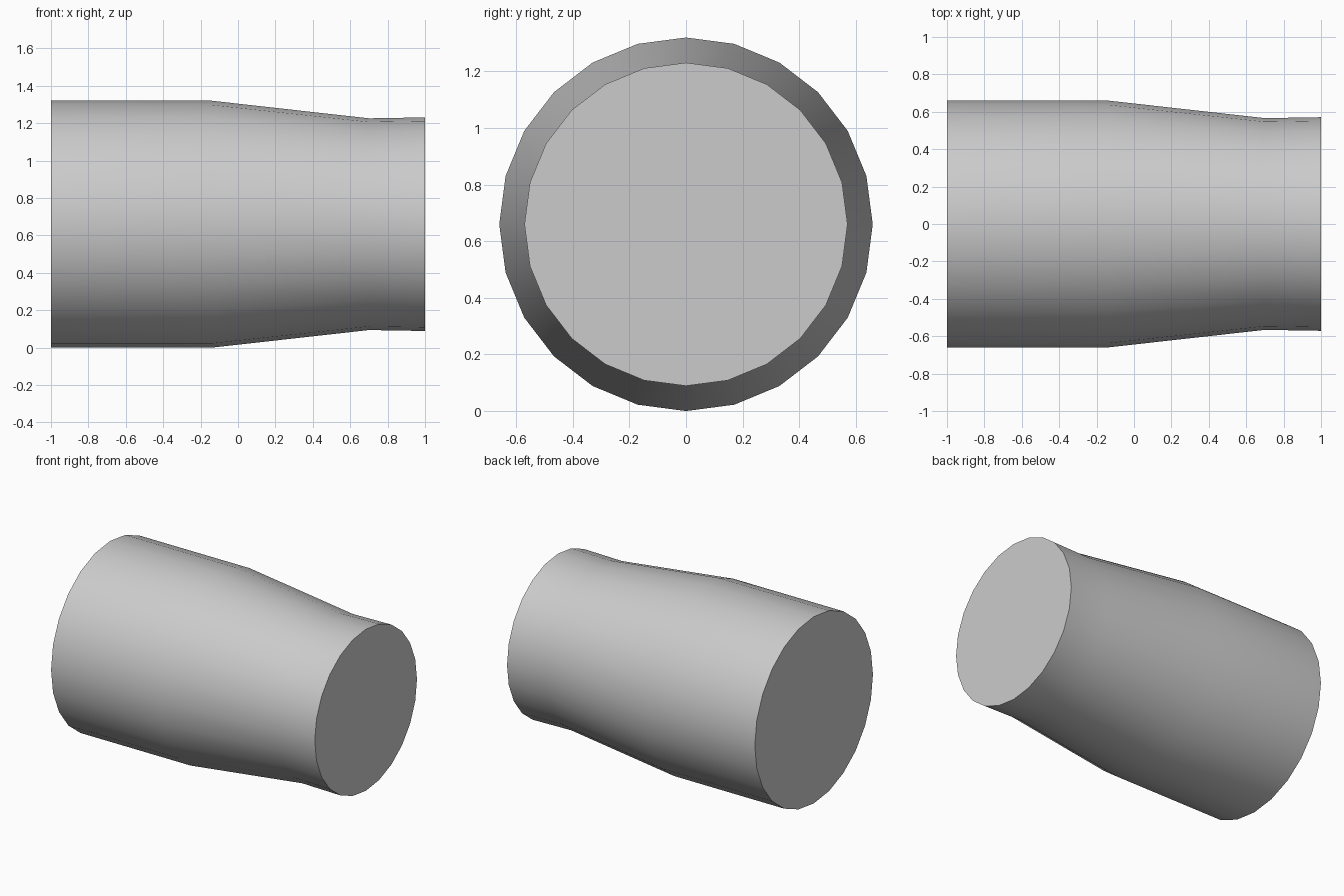
import bpy, bmesh, math

if "Cube" in bpy.data.objects:
    bpy.data.objects.remove(bpy.data.objects["Cube"])

SIDES = 24
CENTRE_Z = 0.66
# (x, radius) along the tube axis
PROFILE = [(-1.0, 0.66), (-0.14, 0.66), (0.70, 0.566), (1.0, 0.571)]

bm = bmesh.new()

# rings of the reducer body
rings = []
for x, r in PROFILE:
    ring = []
    for i in range(SIDES):
        a = 2 * math.pi * i / SIDES
        ring.append(bm.verts.new((x, r * math.cos(a), CENTRE_Z + r * math.sin(a))))
    rings.append(ring)

# side walls
for a, b in zip(rings, rings[1:]):
    for i in range(SIDES):
        j = (i + 1) % SIDES
        bm.faces.new((a[i], a[j], b[j], b[i]))

# flat end caps
bm.faces.new(rings[0])
bm.faces.new(rings[-1])
bmesh.ops.recalc_face_normals(bm, faces=bm.faces)

mesh = bpy.data.meshes.new("tapered_sleeve")
bm.to_mesh(mesh)
bm.free()
sleeve = bpy.data.objects.new("tapered_sleeve", mesh)
bpy.context.collection.objects.link(sleeve)

# smooth walls, crisp cap rims
bpy.context.view_layer.objects.active = sleeve
sleeve.select_set(True)
bpy.ops.object.shade_smooth_by_angle(angle=math.radians(30))
